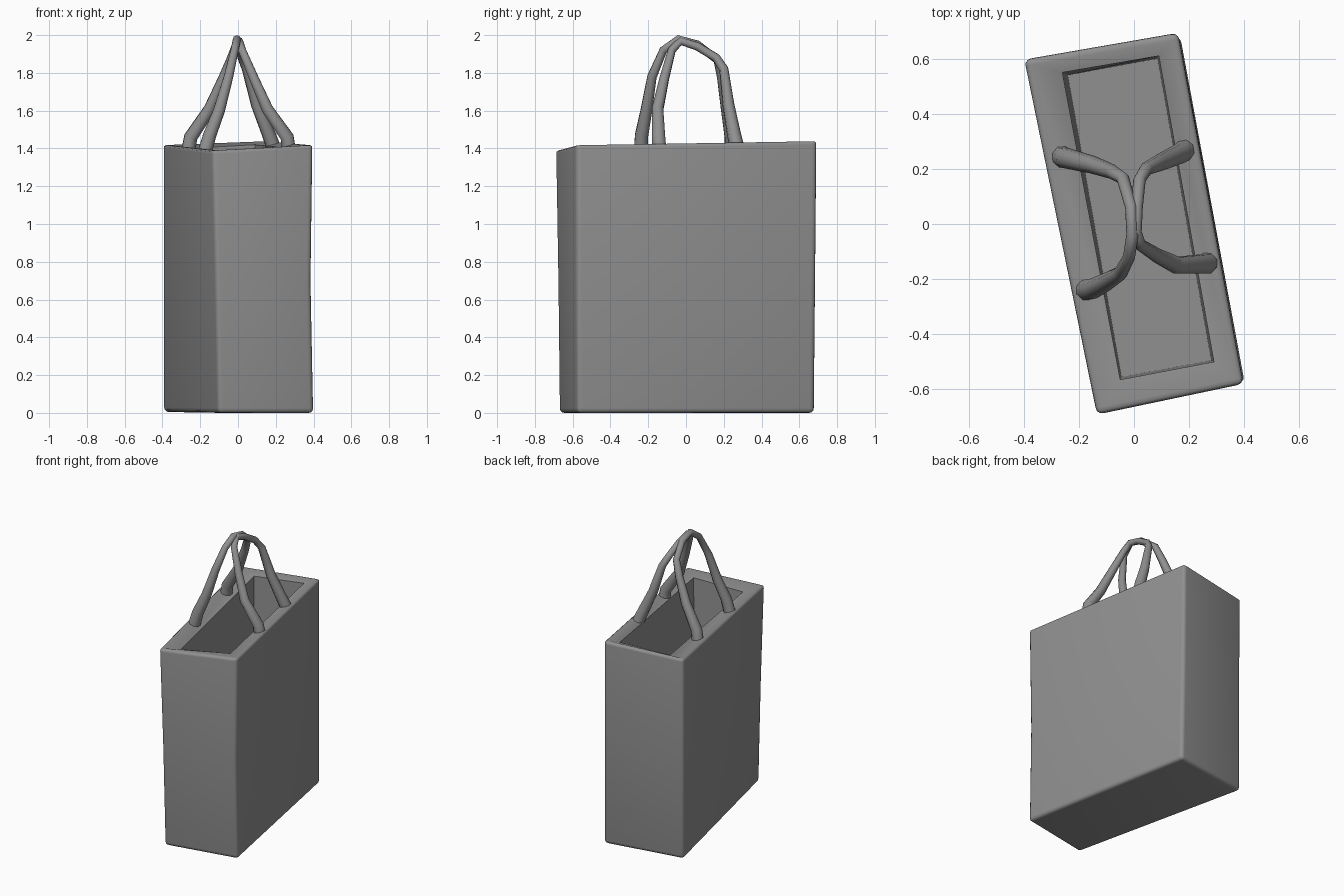
import bpy, bmesh

if "Cube" in bpy.data.objects:
    bpy.data.objects.remove(bpy.data.objects["Cube"])

# ---- Bag body: skewed box, soft edges, thick rim and deep cavity ----
# corner order: front-left, front-right, back-right, back-left
rings = [
    [(-0.105, -0.672, 0.0), (0.402, -0.575, 0.0), (0.168, 0.68, 0.0), (-0.396, 0.592, 0.005)],   # base
    [(-0.118, -0.68, 0.7), (0.388, -0.578, 0.7), (0.162, 0.687, 0.7), (-0.396, 0.592, 0.7)],     # middle
    [(-0.135, -0.692, 1.395), (0.398, -0.58, 1.425), (0.16, 0.694, 1.445), (-0.398, 0.597, 1.425)],  # rim outside
    [(-0.05, -0.565, 1.365), (0.29, -0.50, 1.40), (0.09, 0.61, 1.42), (-0.26, 0.55, 1.40)],      # rim inside
    [(-0.045, -0.555, 0.08), (0.28, -0.495, 0.08), (0.085, 0.60, 0.08), (-0.24, 0.54, 0.08)],    # floor
]
bm = bmesh.new()
vs = [[bm.verts.new(c) for c in ring] for ring in rings]
bm.faces.new(vs[0][::-1])
bm.faces.new(vs[-1])
for a, b in zip(vs, vs[1:]):
    for i in range(4):
        j = (i + 1) % 4
        bm.faces.new((a[i], a[j], b[j], b[i]))
bmesh.ops.recalc_face_normals(bm, faces=bm.faces)
# round every outer edge except the horizontal loop half way up
mid = set(vs[1])
outer = set(vs[0] + vs[1] + vs[2])
edges = [e for e in bm.edges if all(v in outer for v in e.verts)
         and not all(v in mid for v in e.verts)]
bmesh.ops.bevel(bm, geom=edges, offset=0.025, segments=3, profile=0.55, affect='EDGES')
mesh = bpy.data.meshes.new("bag_body")
bm.to_mesh(mesh)
bm.free()
body = bpy.data.objects.new("bag_body", mesh)
bpy.context.collection.objects.link(body)


# ---- Handles: tapered tubes that meet at the top ----
def handle(name, points):
    cu = bpy.data.curves.new(name, 'CURVE')
    cu.dimensions = '3D'
    cu.bevel_depth = 1.0
    cu.bevel_resolution = 2
    cu.use_fill_caps = True
    sp = cu.splines.new('POLY')
    sp.points.add(len(points) - 1)
    for p, (x, y, z) in zip(sp.points, points):
        p.co = (x, y, z, 1)
        # thick at the feet, slim at the apex
        p.radius = 0.04 - 0.018 * min(1, max(0, (z - 1.4) / 0.5))
    ob = bpy.data.objects.new(name, cu)
    bpy.context.collection.objects.link(ob)
    return ob


left = handle("left_handle", [
    (-0.265, 0.245, 1.375), (-0.25, 0.24, 1.46), (-0.15, 0.215, 1.61), (-0.08, 0.19, 1.77),
    (-0.04, 0.165, 1.87), (-0.010, 0.06, 1.95), (-0.006, -0.04, 1.978), (-0.018, -0.12, 1.92),
    (-0.05, -0.18, 1.78), (-0.10, -0.21, 1.60), (-0.15, -0.235, 1.47), (-0.18, -0.24, 1.365)])
right = handle("right_handle", [
    (0.195, 0.275, 1.385), (0.165, 0.255, 1.47), (0.10, 0.225, 1.63), (0.045, 0.20, 1.82),
    (0.02, 0.16, 1.88), (0.010, 0.06, 1.94), (0.006, -0.03, 1.968), (0.022, -0.075, 1.92),
    (0.085, -0.115, 1.77), (0.155, -0.15, 1.61), (0.26, -0.145, 1.46), (0.27, -0.14, 1.385)])

# ---- Convert tubes to meshes, smooth shading, dark grey colour ----
for ob in bpy.data.objects:
    ob.select_set(True)
bpy.context.view_layer.objects.active = left
bpy.ops.object.convert(target='MESH')
bpy.ops.object.shade_smooth_by_angle(angle=1.05)
grey = bpy.data.materials.new("dark_grey")
grey.diffuse_color = (0.28, 0.28, 0.28, 1)
grey.use_nodes = True
grey.node_tree.nodes["Principled BSDF"].inputs["Base Color"].default_value = grey.diffuse_color
for ob in bpy.context.selected_objects:
    ob.data.materials.clear()
    ob.data.materials.append(grey)
